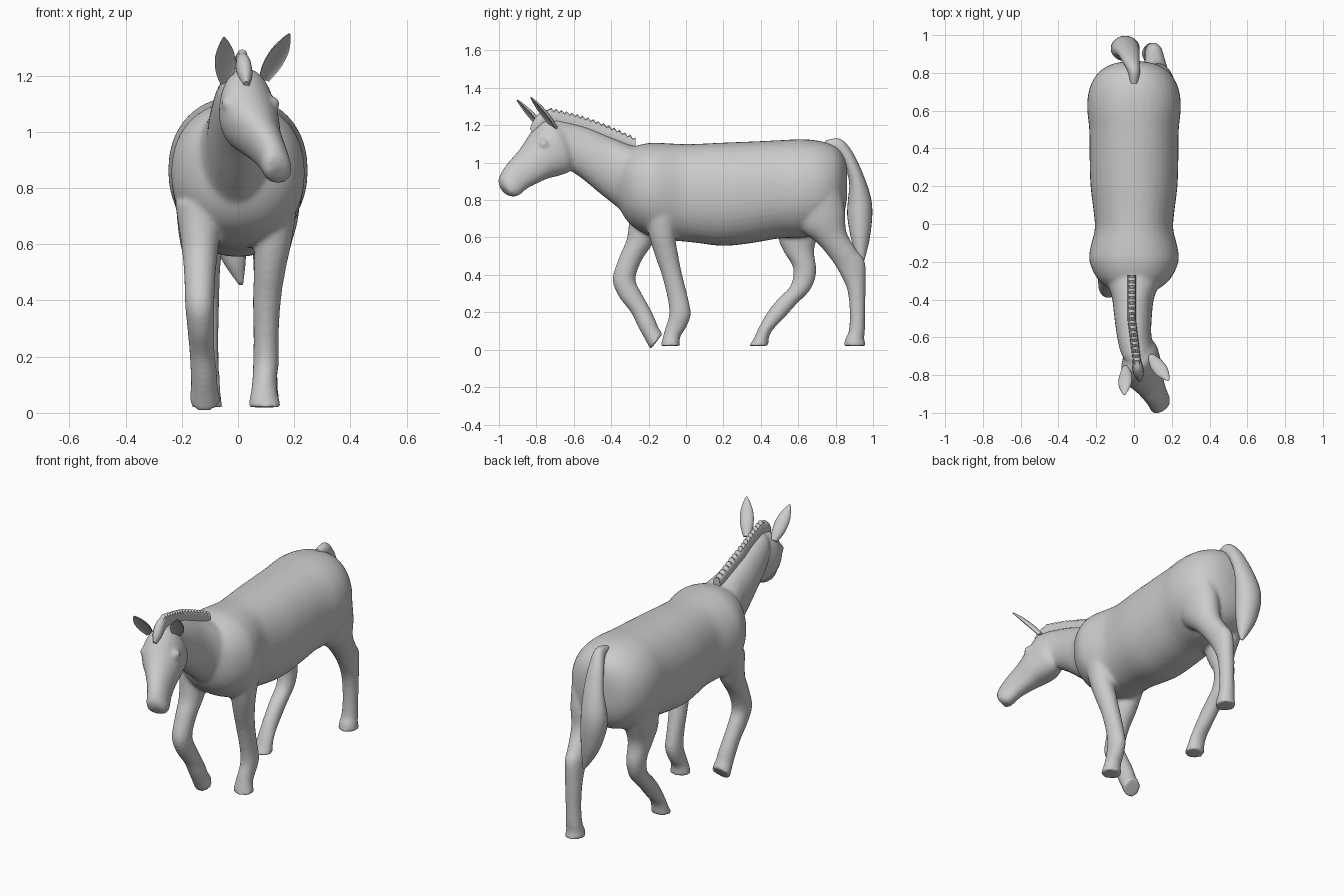
import bpy, bmesh, math
from mathutils import Vector

YAW = math.radians(23)          # the head is turned to one side


def spline(rows, steps):
    """Catmull-Rom interpolation of section rows."""
    out = []
    for i in range(len(rows) - 1):
        p = [rows[max(0, min(len(rows) - 1, i + k))] for k in (-1, 0, 1, 2)]
        for s in range(steps):
            t = s / steps
            out.append([0.5 * (2 * b + (c - a) * t + (2 * a - 5 * b + 4 * c - d) * t * t
                               + (3 * b - a - 3 * c + d) * t ** 3) for a, b, c, d in zip(*p)])
    out.append(list(rows[-1]))
    return out


def skin(bm, rings, segs=24, power=1.0, cup=None):
    """Skin rings given as (centre, axis a, axis b)."""
    loops = []
    for c, a, b in rings:
        loop = []
        for k in range(segs):
            u, v = math.cos(2 * math.pi * k / segs), math.sin(2 * math.pi * k / segs)
            u = math.copysign(abs(u) ** power, u)
            v = math.copysign(abs(v) ** power, v)
            if cup is not None and u < 0:
                u *= cup
            loop.append(bm.verts.new(c + a * u + b * v))
        loops.append(loop)
    for p, q in zip(loops, loops[1:]):
        for k in range(segs):
            bm.faces.new((p[k], p[k - 1], q[k - 1], q[k]))
    bm.faces.new(loops[0])
    bm.faces.new(loops[-1])


def loft(bm, rows, yaw=0.0, steps=4, **kw):
    """Rows: two opposite outline points in side view (y,z, y,z), half width, centre x."""
    w = Vector((math.cos(yaw), math.sin(yaw), 0))
    rings = []
    for y1, z1, y2, z2, hw, x in (spline(rows, steps) if steps > 1 else rows):
        p, q = Vector((x, y1, z1)), Vector((x, y2, z2))
        rings.append(((p + q) / 2, (p - q) / 2, w * hw))
    skin(bm, rings, **kw)


def finish(bm, name, angle=60):
    bmesh.ops.recalc_face_normals(bm, faces=bm.faces)
    me = bpy.data.meshes.new(name)
    bm.to_mesh(me)
    bm.free()
    ob = bpy.data.objects.new(name, me)
    bpy.context.collection.objects.link(ob)
    bpy.ops.object.select_all(action='DESELECT')
    ob.select_set(True)
    bpy.context.view_layer.objects.active = ob
    bpy.ops.object.shade_smooth_by_angle(angle=math.radians(angle))
    return ob


# Trunk: y, top, bottom, half width
trunk = [(.862, .96, .82, .04), (.845, 1.03, .73, .12), (.80, 1.085, .66, .19),
         (.72, 1.115, .62, .235), (.62, 1.125, .60, .248), (.5, 1.12, .595, .237),
         (.35, 1.113, .57, .235), (.2, 1.107, .555, .23), (.05, 1.10, .572, .212),
         (-.03, 1.10, .58, .208), (-.13, 1.105, .59, .232), (-.2, 1.105, .61, .235),
         (-.28, 1.085, .655, .20), (-.33, 1.05, .71, .15), (-.37, 1.0, .79, .08)]
neck = [(-.15, 1.08, -.15, .68, .16, 0), (-.28, 1.09, -.24, .655, .165, 0),
        (-.4, 1.135, -.36, .755, .115, -.005), (-.52, 1.185, -.46, .835, .1, -.005),
        (-.62, 1.215, -.55, .91, .092, 0), (-.72, 1.23, -.62, .96, .088, .015),
        (-.75, 1.2, -.66, 1.0, .07, .02)]
head = [(-.70, 1.22, -.60, 1.0, .07, .02), (-.76, 1.225, -.63, .95, .1, .028),
        (-.81, 1.18, -.68, .93, .11, .035), (-.85, 1.12, -.74, .915, .102, .055),
        (-.89, 1.065, -.79, .893, .08, .08), (-.94, 1.01, -.85, .862, .063, .11),
        (-.978, .96, -.885, .833, .057, .13), (-.997, .915, -.915, .817, .056, .14),
        (-.99, .875, -.955, .826, .042, .145)]
# Legs: planted and bent front legs, trailing and forward hind legs
front_planted = [(-.24, .8, -.02, .8, .09, .13), (-.2, .62, -.055, .62, .068, .125),
                 (-.165, .5, -.04, .5, .056, .112), (-.13, .4, -.02, .4, .05, .103),
                 (-.1, .28, .01, .28, .045, .1), (-.09, .19, .026, .19, .046, .1),
                 (-.11, .12, .002, .12, .044, .095), (-.122, .075, -.03, .07, .048, .093),
                 (-.135, .02, -.032, .02, .06, .095)]
front_bent = [(-.3, .75, -.1, .75, .09, -.135), (-.315, .6, -.17, .58, .066, -.135),
              (-.355, .5, -.235, .48, .056, -.136), (-.393, .38, -.27, .38, .052, -.136),
              (-.36, .285, -.242, .31, .048, -.132), (-.295, .2, -.2, .235, .045, -.128),
              (-.255, .12, -.168, .17, .047, -.122), (-.228, .07, -.148, .12, .048, -.12),
              (-.19, 0, -.125, .085, .056, -.118)]
hind_trailing = [(.55, .85, .82, .9, .1, .13), (.6, .66, .85, .75, .088, .128),
                 (.7, .572, .858, .63, .07, .12), (.77, .49, .915, .53, .057, .112),
                 (.818, .415, .957, .47, .05, .106), (.862, .32, .96, .34, .046, .1),
                 (.875, .2, .958, .2, .043, .098), (.87, .1, .957, .1, .046, .096),
                 (.852, .06, .953, .06, .05, .095), (.843, .02, .963, .02, .055, .095)]
hind_forward = [(.5, .85, .82, .85, .1, -.13), (.49, .62, .73, .66, .082, -.13),
                (.525, .52, .686, .54, .063, -.125), (.572, .44, .697, .42, .054, -.12),
                (.56, .345, .668, .325, .048, -.116), (.49, .27, .588, .24, .045, -.114),
                (.435, .2, .525, .17, .044, -.112), (.39, .12, .463, .105, .046, -.11),
                (.362, .06, .443, .06, .05, -.11), (.337, .02, .44, .02, .056, -.11)]

# Fused body: trunk, neck, head, legs and eye bulges in one skin
bm = bmesh.new()
loft(bm, [(y, t, y, b, w, 0) for y, t, b, w in trunk], segs=40, power=.92)
loft(bm, neck)
loft(bm, head, yaw=YAW, power=.95)
for leg in (front_planted, front_bent, hind_trailing, hind_forward):
    loft(bm, leg)
for s in (-1, 1):
    eye = Vector((.045 + s * .08, -.795 + s * .034, 1.1))
    skin(bm, [(eye + Vector((0, 0, .026 * math.cos(t))), Vector((.026 * math.sin(t), 0, 0)),
               Vector((0, .026 * math.sin(t), 0))) for t in (.2, .8, 1.57, 2.3, 2.94)], segs=10)
body = finish(bm, "body")
rm = body.modifiers.new("fuse", 'REMESH')
rm.mode = 'VOXEL'
rm.voxel_size = .011
rm.use_smooth_shade = True
sm = body.modifiers.new("soften", 'SMOOTH')
sm.factor = .5
sm.iterations = 5

# Ears: cupped leaves
leaf = [(0, .02, .022), (.3, .036, .026), (.6, .036, .022), (.85, .02, .013), (1, .004, .004)]
for name, base, tip in (("ear_left", (-.042, -.765, 1.17), (-.05, -.905, 1.335)),
                        ("ear_right", (.092, -.705, 1.18), (.183, -.83, 1.348))):
    base, d = Vector(base), Vector(tip) - Vector(base)
    w = Vector((math.cos(YAW), math.sin(YAW), 0))
    n = d.cross(w).normalized()
    w = n.cross(d).normalized()
    bm = bmesh.new()
    skin(bm, [(base + d * t, n * th, w * wd) for t, wd, th in spline(leaf, 4)], segs=20, cup=-.25)
    finish(bm, name)

# Mane: thin upright crest with a ragged top
rows, N = [], 34
for i in range(N + 1):
    t = i / N
    y = -.27 - .47 * t
    top = 1.135 + .165 * t + .02 * math.sin(math.pi * t) - (.014 if i % 2 else 0)
    if i == N:
        top -= .02
    rows.append((y - .01 * t, top, y, 1.06 + .14 * t, .022, -.012 + .03 * max(0, t - .5) * 2))
bm = bmesh.new()
loft(bm, rows, steps=1, segs=12, power=.8)
finish(bm, "mane", 40)

# Forelock: tuft falling between the ears
bm = bmesh.new()
loft(bm, [(-.72, 1.285, -.72, 1.2, .022, .015), (-.77, 1.275, -.75, 1.19, .028, .02),
          (-.81, 1.235, -.78, 1.17, .026, .025), (-.835, 1.18, -.81, 1.15, .01, .03)], segs=12)
finish(bm, "forelock")

# Tail: arched and flattened, tapering to a tuft
bm = bmesh.new()
loft(bm, [(.745, 1.118, .74, 1.06, .02, 0), (.82, 1.128, .79, 1.05, .032, 0),
          (.882, 1.07, .838, 1.0, .045, -.015), (.942, .95, .872, .9, .06, -.03),
          (.987, .82, .866, .8, .074, -.045), (.996, .72, .862, .72, .075, -.045),
          (.983, .6, .877, .62, .06, -.03), (.965, .52, .9, .53, .036, -.01),
          (.947, .455, .935, .46, .008, .01)])
finish(bm, "tail")
